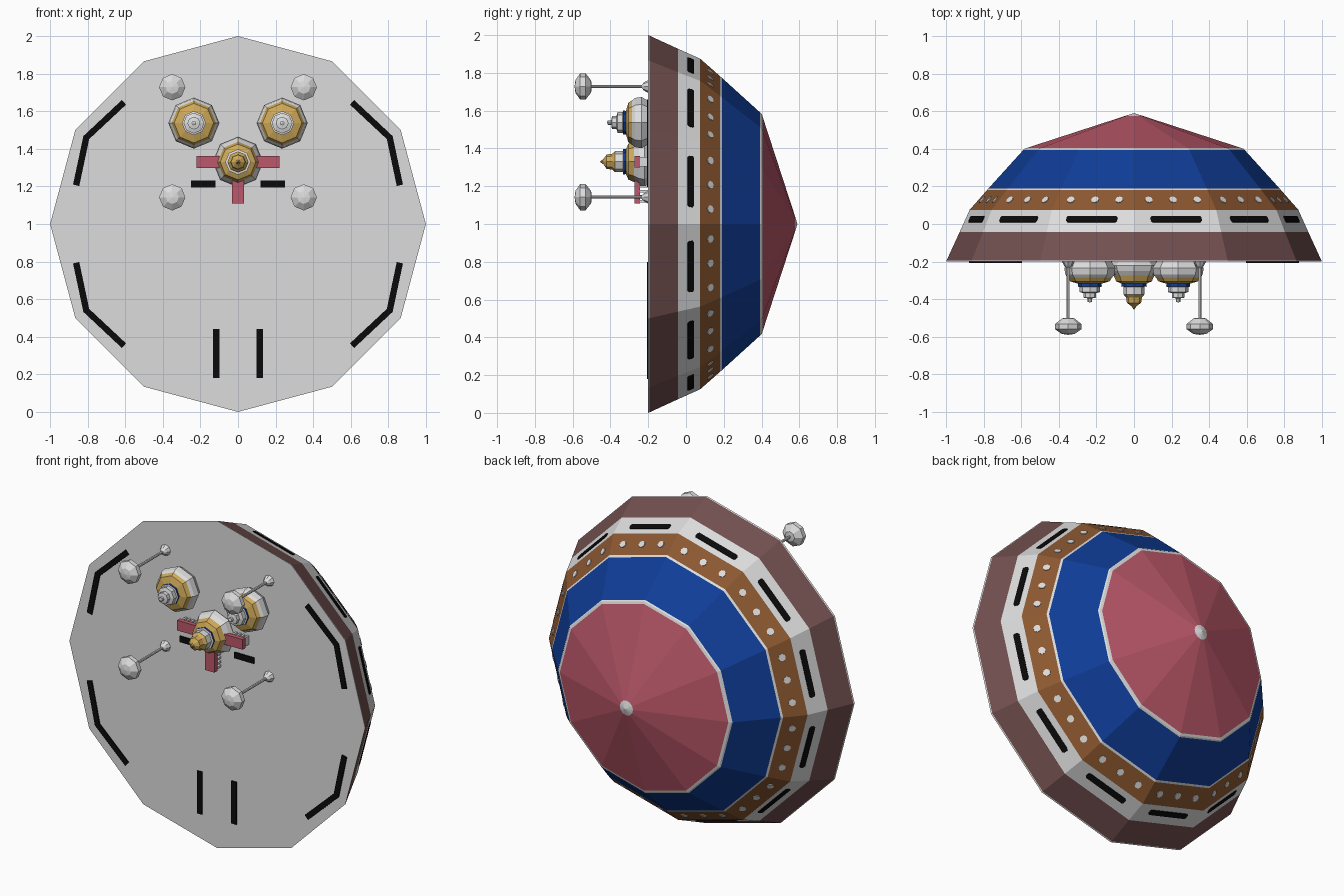
import bpy, bmesh, math
from mathutils import Vector

if "Cube" in bpy.data.objects:
    bpy.data.objects.remove(bpy.data.objects["Cube"])

def mat(name, r, g, b):
    m = bpy.data.materials.new(name)
    m.diffuse_color = (r, g, b, 1)
    m.use_nodes = True
    m.node_tree.nodes["Principled BSDF"].inputs["Base Color"].default_value = m.diffuse_color
    return m

WHITE = mat("light_grey", .72, .72, .72)
PINK = mat("rose", .50, .098, .143)
BLUE = mat("deep_blue", .005, .046, .31)
BROWN = mat("copper_brown", .262, .098, .03)
MAUVE = mat("mauve_brown", .171, .08, .08)
GOLD = mat("gold", .62, .40, .10)
BLACK = mat("black", .003, .003, .003)

def finish(bm, name, mats):
    bmesh.ops.recalc_face_normals(bm, faces=bm.faces)
    me = bpy.data.meshes.new(name)
    bm.to_mesh(me)
    bm.free()
    for m in mats:
        me.materials.append(m)
    ob = bpy.data.objects.new(name, me)
    bpy.context.collection.objects.link(ob)
    return ob

def lathe(name, profile, sides, x=0, z=0, turn=0):
    """Spin (radius, y, colour of the band that follows) about the y direction."""
    bm = bmesh.new()
    mats, rings = [], []
    for r, y, m in profile:
        if m not in mats:
            mats.append(m)
        if r == 0:
            rings.append([bm.verts.new((x, y, z))])
            continue
        ring = []
        for i in range(sides):
            a = 2 * math.pi * i / sides + turn
            ring.append(bm.verts.new((x + r * math.sin(a), y, z + r * math.cos(a))))
        rings.append(ring)
    for k in range(len(rings) - 1):
        a, b = rings[k], rings[k + 1]
        for i in range(sides):
            j = (i + 1) % sides
            vs = [a[i], a[j], b[0]] if len(b) == 1 else [a[i], a[j], b[j], b[i]]
            bm.faces.new(vs).material_index = mats.index(profile[k][2])
    for k in (0, -1):
        if len(rings[k]) > 1:
            bm.faces.new(rings[k]).material_index = mats.index(profile[k][2])
    return finish(bm, name, mats)

def prism(bm, pts, offset):
    """Closed plate from an outline and a thickness vector."""
    lo = [bm.verts.new(p) for p in pts]
    hi = [bm.verts.new(Vector(p) + offset) for p in pts]
    bm.faces.new(lo)
    bm.faces.new(hi)
    for i in range(len(pts)):
        j = (i + 1) % len(pts)
        bm.faces.new([lo[i], lo[j], hi[j], hi[i]])

def box(bm, x0, x1, y0, y1, z0, z1):
    prism(bm, [(x0, y0, z0), (x1, y0, z0), (x1, y0, z1), (x0, y0, z1)], Vector((0, y1 - y0, 0)))

# Twelve-sided banded hull with flat front
lathe("hull", [
    (1.0, -.20, WHITE), (.997, -.193, MAUVE), (.928, -.043, WHITE), (.875, .075, BROWN),
    (.783, .18, WHITE), (.774, .19, BLUE), (.59, .393, WHITE), (.584, .40, WHITE),
    (.57, .405, PINK), (.045, .576, WHITE), (0, .59, WHITE)], 12, z=1)

def hull_plates(name, colour, p0, p1, y, offsets, outline):
    """Thin plates laid on each of the twelve hull faces between profile points p0 and p1."""
    bm = bmesh.new()
    c = math.cos(math.pi / 12)
    r = p0[0] + (p1[0] - p0[0]) * (y - p0[1]) / (p1[1] - p0[1])
    slope = Vector(((p1[0] - p0[0]) * c, p1[1] - p0[1])).normalized()
    for i in range(12):
        a = math.radians(15 + 30 * i)
        rad = Vector((math.sin(a), 0, math.cos(a)))
        tan = Vector((math.cos(a), 0, -math.sin(a)))
        up = rad * slope.x + Vector((0, slope.y, 0))
        nor = rad * slope.y - Vector((0, slope.x, 0))
        mid = rad * r * c + Vector((0, y, 1)) - nor * .002
        for o in offsets:
            prism(bm, [mid + tan * (u + o) + up * v for u, v in outline], nor * .006)
    return finish(bm, name, [colour])

slot = [(-.14, -.01), (-.132, -.018), (.132, -.018), (.14, -.01),
        (.14, .01), (.132, .018), (-.132, .018), (-.14, .01)]
dot = [(.021 * math.cos(math.pi * k / 4), .021 * math.sin(math.pi * k / 4)) for k in range(8)]
hull_plates("hull_slots", BLACK, (.928, -.043), (.875, .075), .025, [0], slot)
hull_plates("hull_portholes", WHITE, (.875, .075), (.783, .18), .128, [-.133, 0, .133], dot)

# Black markings on the flat front
bm = bmesh.new()
thick = Vector((0, -.008, 0))
for sx in (-1, 1):
    for sz in (-1, 1):
        outer = [(.618, .66), (.823, .468), (.878, .21)]
        inner = [(.845, .202), (.792, .452), (.596, .635)]
        prism(bm, [(sx * u, -.199, 1 + sz * v) for u, v in outer + inner], thick)
    box(bm, sx * .116 - .017, sx * .116 + .017, -.207, -.199, .18, .44)
    box(bm, sx * .185 - .066, sx * .185 + .066, -.207, -.199, 1.195, 1.232)
finish(bm, "front_markings", [BLACK])

# Pair of upper turrets
for side, sx in (("left", -1), ("right", 1)):
    lathe(side + "_turret", [
        (.115, -.2, WHITE), (.136, -.235, WHITE), (.13, -.27, WHITE), (.118, -.285, GOLD),
        (.105, -.305, GOLD), (.062, -.318, BLUE), (.064, -.333, WHITE), (.055, -.335, WHITE),
        (.055, -.362, WHITE), (.034, -.368, WHITE), (.034, -.392, WHITE),
        (.012, -.396, WHITE), (.012, -.414, WHITE), (0, -.418, WHITE)],
        8, sx * .235, 1.537, math.pi / 8 * 0)

# Central turret with pointed gold nose
lathe("central_turret", [
    (.115, -.2, WHITE), (.133, -.22, WHITE), (.125, -.25, WHITE), (.108, -.275, GOLD),
    (.095, -.305, GOLD), (.066, -.318, BLUE), (.068, -.332, WHITE), (.056, -.334, WHITE),
    (.056, -.375, GOLD), (.042, -.39, GOLD), (.038, -.42, GOLD),
    (.014, -.437, GOLD), (0, -.457, GOLD)], 8, 0, 1.33)

# Three rose arms around the central turret, with light ribs behind
arms, ribs = bmesh.new(), bmesh.new()
for dx, dz in ((-1, 0), (1, 0), (0, -1)):
    def arm_box(bm, a, b, w, y0, y1):
        u, v = (dx * a, dx * b) if dx else (-w, w)
        s, t = (dz * a, dz * b) if dz else (-w, w)
        box(bm, min(u, v), max(u, v), y0, y1, 1.33 + min(s, t), 1.33 + max(s, t))
    arm_box(arms, .09, .222, .031, -.272, -.244)
    for k in range(4):
        arm_box(ribs, .125 + k * .026, .137 + k * .026, .026, -.246, -.199)
finish(arms, "turret_arms", [PINK])
finish(ribs, "arm_ribs", [WHITE])

# Four antennas: foot, rod and faceted pod
for side, sx in (("left", -1), ("right", 1)):
    for level, z in (("upper", 1.728), ("lower", 1.142)):
        lathe(f"{level}_{side}_antenna", [
            (.034, -.2, WHITE), (.022, -.222, WHITE), (.008, -.235, WHITE), (.008, -.50, WHITE),
            (.032, -.502, WHITE), (.07, -.532, WHITE), (.07, -.56, WHITE),
            (.035, -.585, WHITE), (0, -.59, WHITE)], 8, sx * .35, z)
